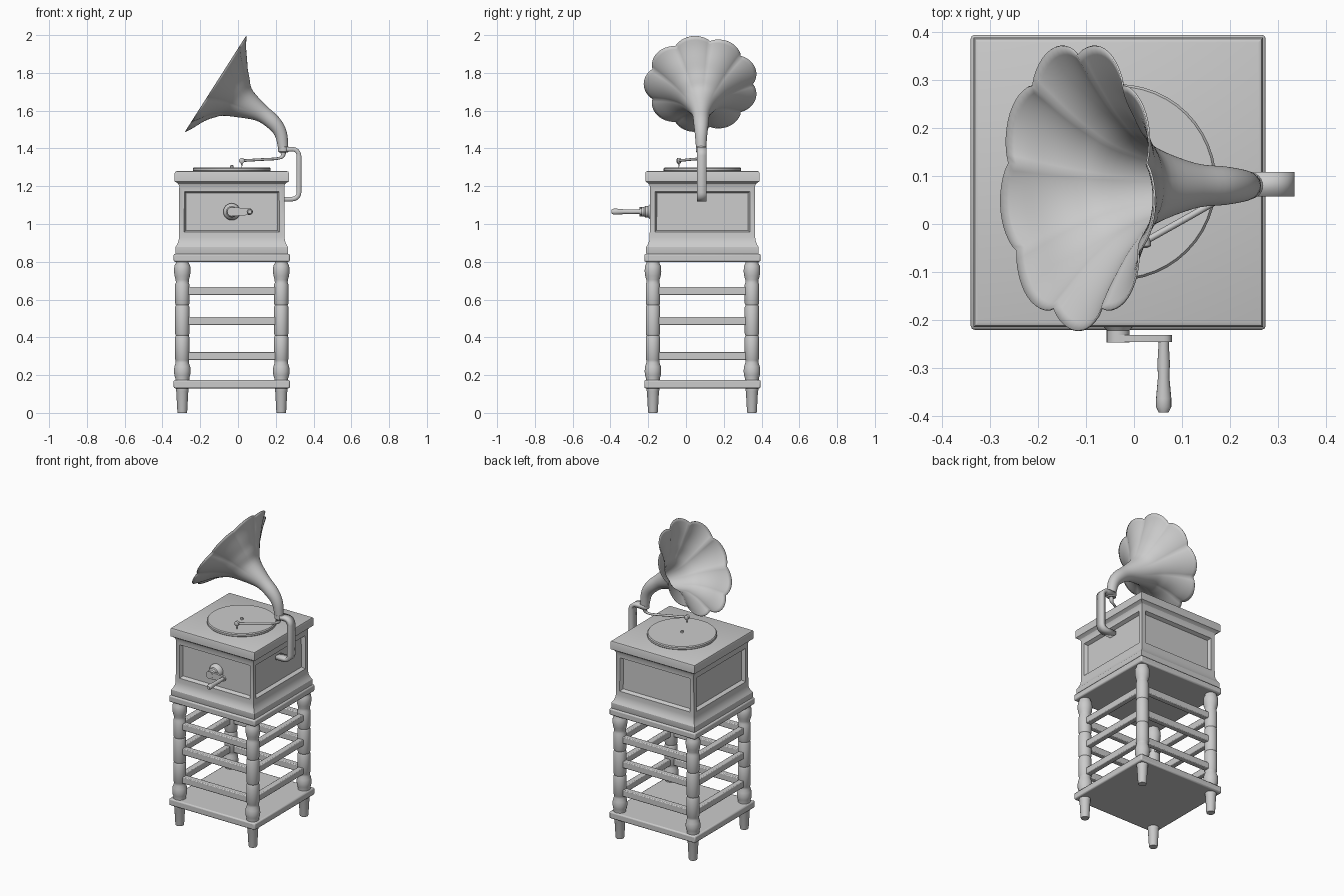
import bpy, bmesh, math
from mathutils import Vector, Matrix

if "Cube" in bpy.data.objects:
    bpy.data.objects.remove(bpy.data.objects["Cube"])

CX, CY = -0.033, 0.087   # cabinet centre


def finish(name, bm, angle=35, bevel=0):
    bmesh.ops.recalc_face_normals(bm, faces=bm.faces)
    me = bpy.data.meshes.new(name)
    bm.to_mesh(me)
    bm.free()
    ob = bpy.data.objects.new(name, me)
    bpy.context.collection.objects.link(ob)
    bpy.ops.object.select_all(action='DESELECT')
    ob.select_set(True)
    bpy.context.view_layer.objects.active = ob
    bpy.ops.object.shade_smooth_by_angle(angle=math.radians(angle))
    if bevel:
        m = ob.modifiers.new("bevel", 'BEVEL')
        m.width, m.segments = bevel, 2
    return ob


def loft(bm, rings, cap=True):
    """Join closed rings of points into a skin."""
    vs = [[bm.verts.new(p) for p in r] for r in rings]
    n = len(vs[0])
    for a, b in zip(vs, vs[1:]):
        for i in range(n):
            j = (i + 1) % n
            bm.faces.new((a[i], a[j], b[j], b[i]))
    if cap:
        bm.faces.new(vs[0])
        bm.faces.new(vs[-1])


def lathe(name, prof, mat, n=24):
    bm = bmesh.new()
    loft(bm, [[mat @ Vector((r * math.cos(2 * math.pi * i / n), r * math.sin(2 * math.pi * i / n), z))
               for i in range(n)] for r, z in prof])
    return finish(name, bm)


def square(name, prof, bevel=0):
    """Stack of square sections (half width, z) around the cabinet axis."""
    bm = bmesh.new()
    loft(bm, [[Vector((CX + sx * h, CY + sy * h, z)) for sx, sy in ((-1, -1), (1, -1), (1, 1), (-1, 1))]
              for h, z in prof])
    return bm if bevel is None else finish(name, bm, bevel=bevel)


def box(name, c, s, bevel=0.005):
    bm = bmesh.new()
    bmesh.ops.create_cube(bm, size=1, matrix=Matrix.Translation(c) @ Matrix.Diagonal((*s, 1)))
    return finish(name, bm, bevel=bevel)


def spline(pts, steps):
    """Catmull-Rom samples through vectors."""
    p = [2 * pts[0] - pts[1]] + pts + [2 * pts[-1] - pts[-2]]
    out = []
    for i in range(1, len(p) - 2):
        a, b, c, d = p[i - 1:i + 3]
        for k in range(steps):
            t = k / steps
            out.append(0.5 * (2 * b + (c - a) * t + (2 * a - 5 * b + 4 * c - d) * t**2
                              + (3 * b - a - 3 * c + d) * t**3))
    return out + [pts[-1]]


# stand: top plate, shelf, rails
square("stand_top", [(0.308, 0.80), (0.308, 0.842)], bevel=0.008)
square("stand_shelf", [(0.308, 0.13), (0.308, 0.174)], bevel=0.008)
for k, z in enumerate((0.302, 0.487, 0.646)):
    for s in (-1, 1):
        box(f"rail_x_{k}_{s}", (CX, CY + s * 0.262, z), (0.50, 0.036, 0.043))
        box(f"rail_y_{k}_{s}", (CX + s * 0.262, CY, z), (0.036, 0.50, 0.043))

# turned legs and feet
leg = [(0.037, 0.17), (0.037, 0.185), (0.042, 0.2), (0.044, 0.22), (0.042, 0.245), (0.035, 0.265),
       (0.035, 0.28), (0.038, 0.285), (0.038, 0.40), (0.034, 0.41), (0.038, 0.42), (0.038, 0.56),
       (0.034, 0.57), (0.038, 0.58), (0.038, 0.68), (0.034, 0.69), (0.035, 0.705), (0.041, 0.725),
       (0.044, 0.75), (0.042, 0.778), (0.034, 0.793), (0.034, 0.81)]
foot = [(0.024, 0), (0.026, 0.006), (0.032, 0.115), (0.034, 0.12), (0.034, 0.14)]
for sx in (-1, 1):
    for sy in (-1, 1):
        m = Matrix.Translation((CX + sx * 0.262, CY + sy * 0.262, 0))
        lathe(f"leg_{sx}_{sy}", leg, m)
        lathe(f"foot_{sx}_{sy}", foot, m)

# cabinet with recessed panels on all four sides
bm = square("", [(0.296, 0.84), (0.298, 0.845), (0.298, 0.878), (0.29, 0.89), (0.282, 0.91), (0.279, 0.93),
                 (0.278, 1.20), (0.283, 1.212), (0.293, 1.22), (0.302, 1.225), (0.302, 1.27),
                 (0.299, 1.277), (0.292, 1.28)], None)
bm.normal_update()
bmesh.ops.recalc_face_normals(bm, faces=bm.faces)
sides = [f for f in bm.faces if abs(f.calc_center_median().z - 1.065) < 0.01 and abs(f.normal.z) < 0.5]
bmesh.ops.inset_individual(bm, faces=sides, thickness=0.038)
bmesh.ops.inset_individual(bm, faces=sides, thickness=0.014, depth=-0.022)
finish("cabinet", bm, angle=25)

# turntable and spindle
top = Matrix.Translation((CX, CY, 0))
lathe("turntable", [(0.20, 1.275), (0.205, 1.282), (0.205, 1.294), (0.20, 1.30)], top, 48)
lathe("spindle", [(0.009, 1.29), (0.009, 1.307), (0.005, 1.312)], top, 12)

# crank: hub, arm, handle
fwd = Matrix.Translation((CX, 0, 1.065)) @ Matrix.Rotation(math.pi / 2, 4, 'X')
lathe("crank_hub", [(0.045, 0.16), (0.045, 0.18), (0.038, 0.192), (0.03, 0.2), (0.03, 0.215),
                    (0.024, 0.222), (0.024, 0.247)], fwd)
bm = bmesh.new()
outline = []
for c, r, a0 in ((CX, 0.024, 90), (0.062, 0.017, -90)):
    for k in range(9):
        a = math.radians(a0 + 22.5 * k)
        outline.append((c + r * math.cos(a), 1.065 + r * math.sin(a)))
loft(bm, [[Vector((x, y, z)) for x, z in outline] for y in (-0.246, -0.232)])
finish("crank_arm", bm)
lathe("crank_handle", [(0.012, 0.235), (0.011, 0.255), (0.013, 0.29), (0.012, 0.32), (0.016, 0.365),
                       (0.016, 0.382), (0.01, 0.394)],
      Matrix.Translation((0.062 - CX, 0, 0)) @ fwd, 16)

# U-shaped horn bracket: flat strip with rounded corners
path = [(0.225, 1.396)]
for cz, a0 in ((1.361, 90), (1.167, 0)):
    for k in range(7):
        a = math.radians(a0 - 15 * k)
        path.append((0.288 + 0.035 * math.cos(a), cz + 0.035 * math.sin(a)))
path.append((0.23, 1.132))
bm = bmesh.new()
rows = [[bm.verts.new((x, y, z)) for y in (0.057, 0.109)] for x, z in path]
for a, b in zip(rows, rows[1:]):
    bm.faces.new((a[0], a[1], b[1], b[0]))
sol = finish("horn_bracket", bm).modifiers.new("thickness", 'SOLIDIFY')
sol.thickness, sol.offset = 0.024, 0

# fluted flower horn: centre x, centre z, radius from rim to throat
HY, PETALS, N = 0.08, 9, 108
horn = spline([Vector(p) for p in (
    (-0.119, 1.743, 0.302), (-0.077, 1.716, 0.215), (-0.033, 1.685, 0.143), (0.022, 1.645, 0.086),
    (0.119, 1.59, 0.045), (0.19, 1.534, 0.036), (0.227, 1.476, 0.029), (0.241, 1.39, 0.022))], 5)
rings = []
for i, p in enumerate(horn):
    t = horn[min(i + 1, len(horn) - 1)] - horn[max(i - 1, 0)]
    t = Vector((t.x, 0, t.y)).normalized()
    v = Vector((-t.z, 0, t.x))
    flute = 0.10 * min(1, max(0, (p.z - 0.06) / 0.22))
    ring = []
    for k in range(N):
        a = 2 * math.pi * k / N
        r = p.z * (1 - flute * (1 - abs(math.cos(PETALS * a / 2)) ** 0.8))
        ring.append(Vector((p.x, HY, p.y)) + r * (math.cos(a) * Vector((0, -1, 0)) + math.sin(a) * v))
    rings.append(ring)
bm = bmesh.new()
loft(bm, rings, cap=False)
finish("horn", bm, angle=60).modifiers.new("thickness", 'SOLIDIFY').thickness = 0.004
lathe("horn_collar", [(0.022, 1.378), (0.028, 1.384), (0.028, 1.408), (0.023, 1.414)],
      Matrix.Translation((0.241, HY, 0)))

# tone arm with needle head
arm = spline([Vector(p) for p in ((0.241, HY, 1.385), (0.235, HY - 0.004, 1.358), (0.205, 0.066, 1.346),
                                  (0.12, 0.018, 1.341), (0.02, -0.038, 1.335))], 5)
bm = bmesh.new()
rings = []
for i, p in enumerate(arm):
    t = (arm[min(i + 1, len(arm) - 1)] - arm[max(i - 1, 0)]).normalized()
    side = t.cross(Vector((0.5, -0.86, 0))).normalized()
    side = Vector((0.49, -0.87, 0)).cross(t).normalized() if side.length < 0.5 else side
    up = t.cross(side)
    r = 0.016 - 0.009 * min(1, i / 8)
    rings.append([p + r * (math.cos(k * math.pi / 6) * side + math.sin(k * math.pi / 6) * up) for k in range(12)])
loft(bm, rings)
finish("tone_arm", bm)
lathe("needle_head", [(0.008, -0.012), (0.015, -0.008), (0.015, 0.008), (0.008, 0.012)],
      Matrix.Translation((0.02, -0.038, 1.335)) @ Matrix.Rotation(math.radians(90), 4, 'X'), 16)
lathe("needle", [(0.002, 1.30), (0.004, 1.33)], Matrix.Translation((0.02, -0.038, 0)), 8)
